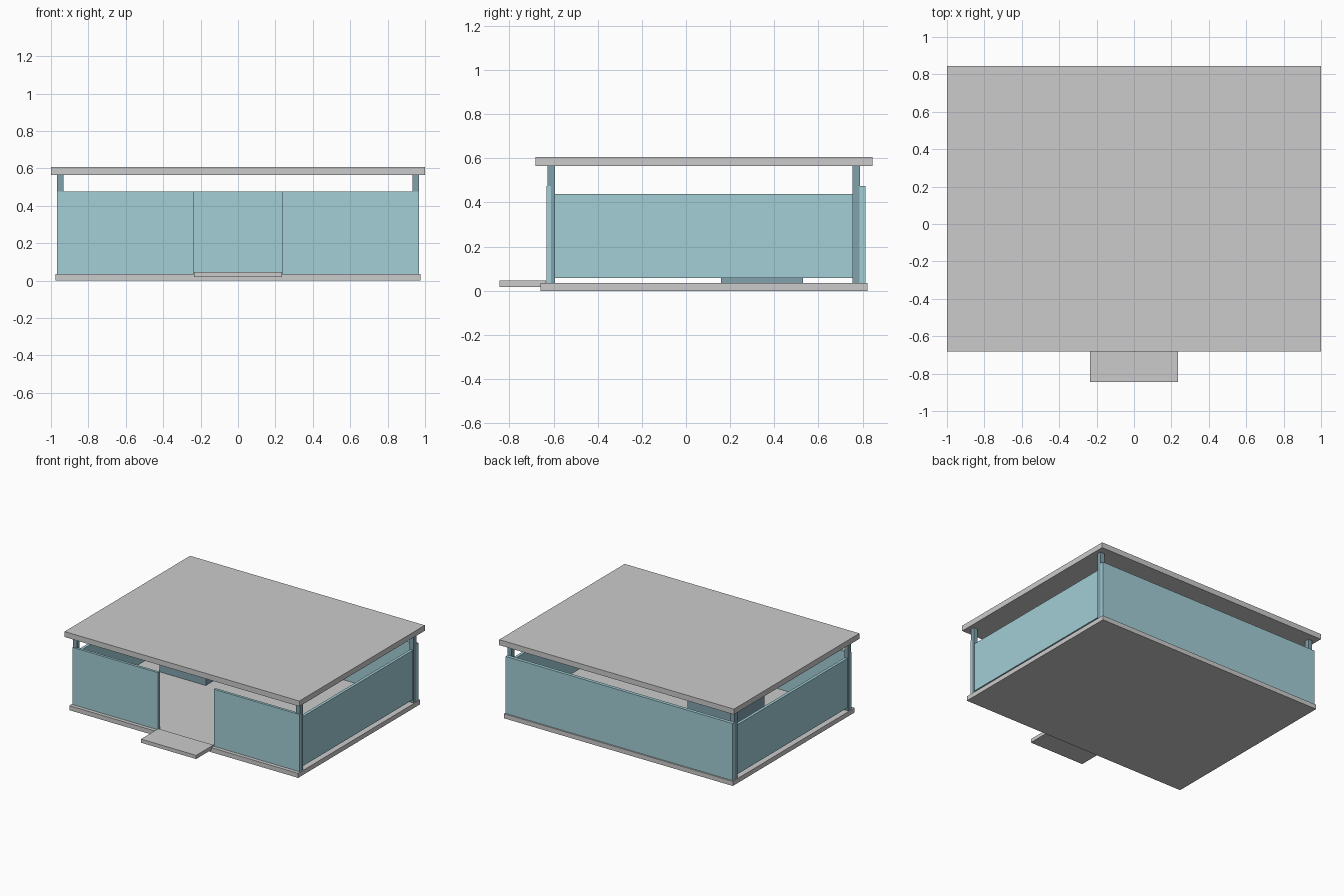
import bpy

if "Cube" in bpy.data.objects:
    bpy.data.objects.remove(bpy.data.objects["Cube"])


def material(name, color):
    m = bpy.data.materials.new(name)
    m.diffuse_color = color
    m.use_nodes = True
    m.node_tree.nodes["Principled BSDF"].inputs["Base Color"].default_value = m.diffuse_color
    return m


GLASS = material("wall_teal", (0.36, 0.62, 0.67, 1))
STEEL = material("post_teal", (0.22, 0.36, 0.42, 1))


def box(name, xs, ys, zs, mat=None):
    """Axis-aligned box given by its (min, max) along each axis."""
    spans = (xs, ys, zs)
    bpy.ops.mesh.primitive_cube_add(size=1, location=[sum(s) / 2 for s in spans])
    ob = bpy.context.object
    ob.name = name
    ob.scale = [s[1] - s[0] for s in spans]
    bpy.ops.object.transform_apply(location=False, rotation=False, scale=True)
    if mat:
        ob.data.materials.append(mat)
    return ob


# Slabs
box("floor_slab", (-0.975, 0.975), (-0.66, 0.823), (0, 0.035))
box("roof_slab", (-1, 1), (-0.682, 0.845), (0.565, 0.607))
box("entry_step", (-0.235, 0.235), (-0.845, -0.635), (0.018, 0.046))

# Back wall
box("back_wall", (-0.967, 0.967), (0.787, 0.813), (0.035, 0.475), GLASS)

# Mirrored parts: front walls, side walls and corner posts
for side, s in (("left", -1), ("right", 1)):
    def span(a, b):
        return tuple(sorted((s * a, s * b)))

    box(side + "_front_wall", span(0.237, 0.967), (-0.632, -0.612), (0.035, 0.475), GLASS)
    box(side + "_side_wall", span(0.938, 0.96), (-0.595, 0.757), (0.057, 0.438), GLASS)
    for end, ys in (("front", (-0.627, -0.593)), ("back", (0.754, 0.788))):
        box(f"{side}_{end}_post", span(0.933, 0.967), ys, (0.035, 0.565), STEEL)

# Core block inside, seen through the doorway
box("inner_core", (-0.78, -0.385), (0.158, 0.53), (0.035, 0.43), STEEL)
